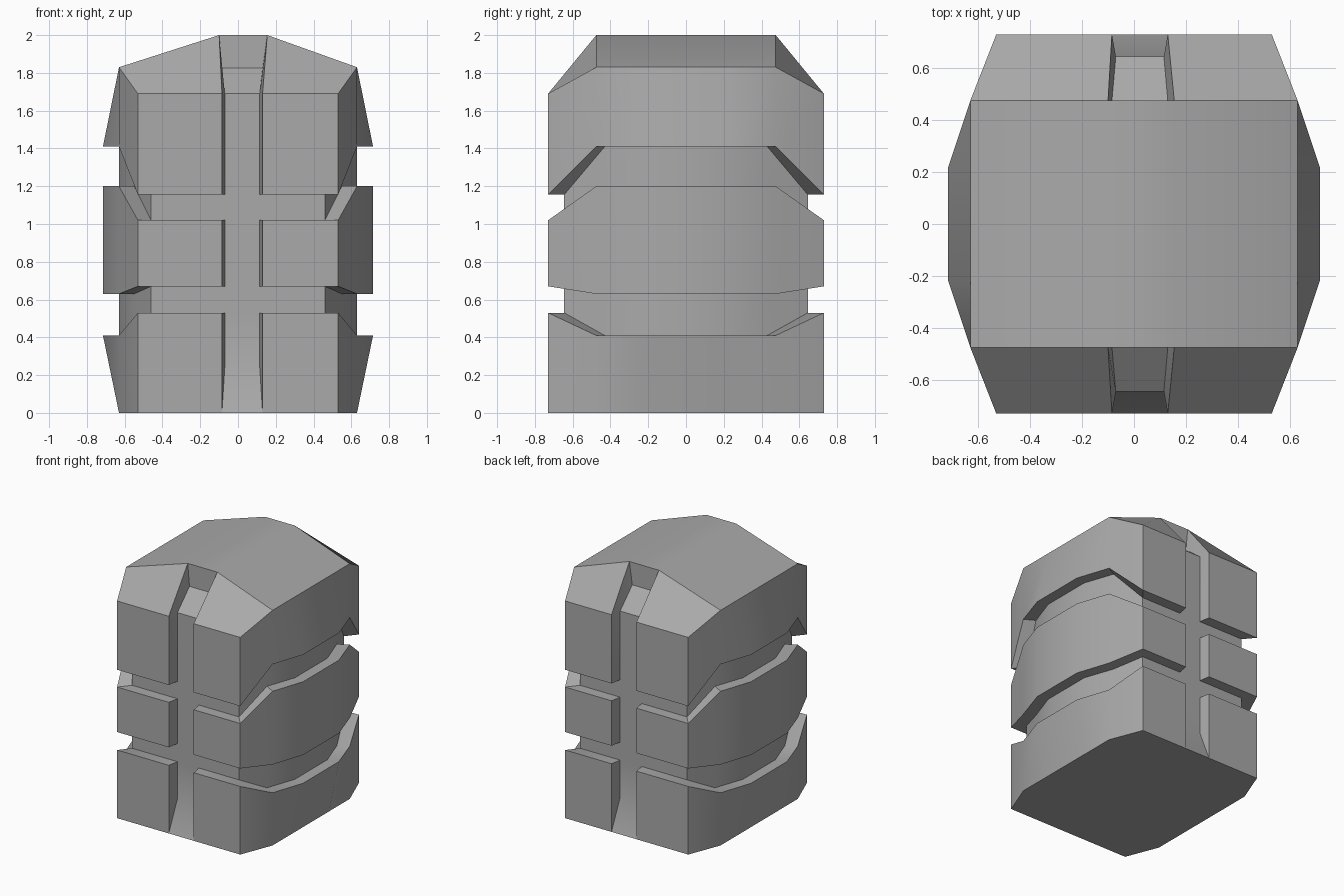
import bpy, bmesh

cube = bpy.data.objects.get("Cube")
if cube:
    bpy.data.objects.remove(cube, do_unlink=True)

# Half-outline columns from the front groove to the side: corner, shoulder, bulge
OUTER = [(0.53, 0.73), (0.63, 0.475), (0.715, 0.22)]
INNER = [(0.46, 0.645), (0.55, 0.43), (0.63, 0.20)]
ENDS = [(0.53, 0.73), (0.63, 0.475), (0.63, 0.22)]

# Levels going up: outline, height at the front, height at the side
LEVELS = [(ENDS, 0.0, 0.0),
          (OUTER, 0.53, 0.41), (INNER, 0.53, 0.41),
          (INNER, 0.67, 0.63), (OUTER, 0.67, 0.63),
          (OUTER, 1.02, 1.20), (INNER, 1.02, 1.20),
          (INNER, 1.155, 1.41), (OUTER, 1.155, 1.41),
          (ENDS, 1.69, 1.83)]

# Groove edges per side: floor, lip, roof floor, roof lip
GROOVE = {-1: (-0.07, -0.085, -0.085, -0.10),
          1: (0.115, 0.13, 0.13, 0.155)}
FRONT, RECESS, SHOULDER = 0.73, 0.645, 0.475

bm = bmesh.new()
verts = {}


def face(points):
    """Make a face, sharing vertices and skipping collapsed corners."""
    loop = []
    for p in points:
        key = tuple(round(c, 4) for c in p)
        if key not in verts:
            verts[key] = bm.verts.new(key)
        if verts[key] not in loop:
            loop.append(verts[key])
    if len(loop) > 2 and not bm.faces.get(loop):
        bm.faces.new(loop)


def mirrored(half):
    """Continue a front half row around to the back."""
    return half + [(x, -y, z) for x, y, z in reversed(half)]


def side_rows(s):
    floor, lip, roof_floor, roof_lip = GROOVE[s]
    rows = []
    for i, (outline, zf, zs) in enumerate(LEVELS):
        edge = (floor, -RECESS) if outline is INNER else (lip, -FRONT)
        half = [(floor, -RECESS, 0.24 if i == 0 else zf), (*edge, zf)]
        half += [(s * x, -y, z) for (x, y), z in zip(outline, (zf, zs, zs))]
        rows.append(mirrored(half))
    # Roof row: the front slope closes onto the shoulder
    shoulder, bulge = rows[-1][3], rows[-1][4]
    rows.append(mirrored([(roof_floor, -SHOULDER, 1.825),
                          (roof_lip, -SHOULDER, 2.0),
                          shoulder, shoulder, bulge]))
    return rows


# Block walls and groove lips on each side
sides = {s: side_rows(s) for s in (-1, 1)}
for rows in sides.values():
    for a, b in zip(rows, rows[1:]):
        for i in range(len(a) - 1):
            face((a[i], a[i + 1], b[i + 1], b[i]))
    face(rows[-1][1:-1])

# Vertical groove floors, ramps and end walls at the front and back
left, right = sides[1], sides[-1]
for first, second in ((0, 1), (-1, -2)):
    for k in range(len(left) - 1):
        face((left[k][first], right[k][first],
              right[k + 1][first], left[k + 1][first]))
    for k in (0, -1):
        face((left[k][first], right[k][first],
              right[k][second], left[k][second]))

# Flat roof crest and underside
face((left[-1][1], left[-1][-2], right[-1][-2], right[-1][1]))
face(left[0][1:-1] + right[0][1:-1][::-1])

bmesh.ops.recalc_face_normals(bm, faces=bm.faces)
mesh = bpy.data.meshes.new("grooved_body")
bm.to_mesh(mesh)
bm.free()

body = bpy.data.objects.new("grooved_body", mesh)
bpy.context.collection.objects.link(body)

# Single grey colour
grey = bpy.data.materials.new("plain_grey")
grey.use_nodes = True
color = (0.4, 0.4, 0.4, 1.0)
grey.diffuse_color = color
grey.node_tree.nodes["Principled BSDF"].inputs["Base Color"].default_value = color
mesh.materials.append(grey)

bpy.ops.object.select_all(action='DESELECT')
body.select_set(True)
bpy.context.view_layer.objects.active = body
bpy.ops.object.shade_smooth_by_angle()
